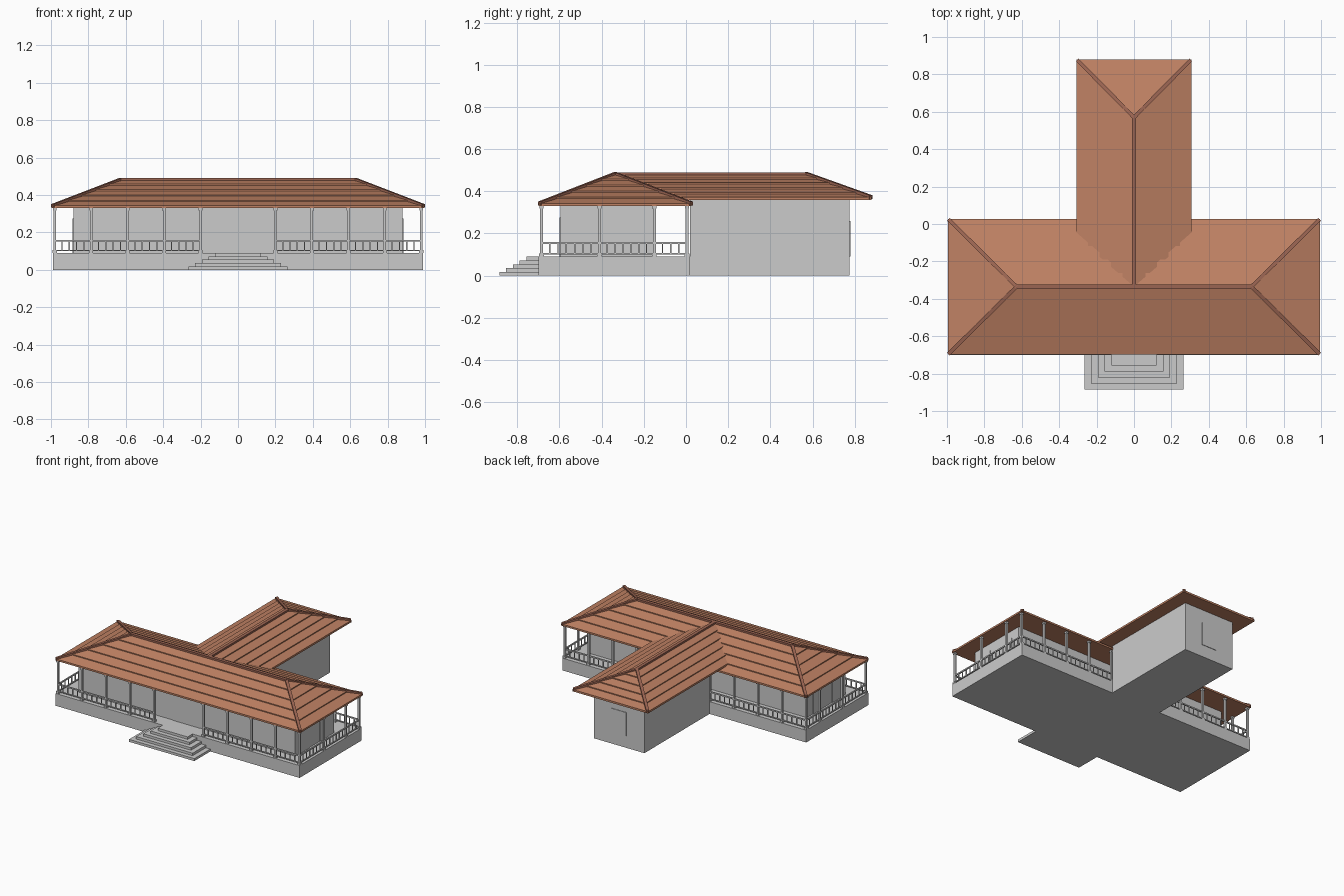
import bpy, bmesh
from mathutils import Vector

if "Cube" in bpy.data.objects:
    bpy.data.objects.remove(bpy.data.objects["Cube"])

tile = bpy.data.materials.new("roof_tile")
tile.diffuse_color = (0.52, 0.22, 0.125, 1)
tile.use_nodes = True
tile.node_tree.nodes["Principled BSDF"].inputs["Base Color"].default_value = tile.diffuse_color
soffit = bpy.data.materials.new("dark_cap")
soffit.diffuse_color = (0.33, 0.13, 0.085, 1)
soffit.use_nodes = True
soffit.node_tree.nodes["Principled BSDF"].inputs["Base Color"].default_value = soffit.diffuse_color


def finish(name, bm, mat=None):
    bmesh.ops.recalc_face_normals(bm, faces=bm.faces)
    me = bpy.data.meshes.new(name)
    bm.to_mesh(me)
    bm.free()
    ob = bpy.data.objects.new(name, me)
    bpy.context.collection.objects.link(ob)
    if mat:
        me.materials.append(mat)
    return ob


def add_box(bm, x0, x1, y0, y1, z0, z1):
    vs = bmesh.ops.create_cube(bm, size=1)["verts"]
    for v in vs:
        v.co = Vector(((x0 + x1) / 2 + v.co.x * (x1 - x0),
                       (y0 + y1) / 2 + v.co.y * (y1 - y0),
                       (z0 + z1) / 2 + v.co.z * (z1 - z0)))


def box(name, *dims):
    bm = bmesh.new()
    add_box(bm, *dims)
    return finish(name, bm)


def add_beam(bm, a, b, w, h):
    a, b = Vector(a), Vector(b)
    d = b - a
    side = d.cross(Vector((0, 0, 1))).normalized() * w / 2
    up = Vector((0, 0, h / 2))
    for_end = lambda p: [bm.verts.new(p + s * side + u * up)
                         for s, u in ((-1, -1), (1, -1), (1, 1), (-1, 1))]
    p, q = for_end(a), for_end(b)
    bm.faces.new(p)
    bm.faces.new(q)
    for i in range(4):
        j = (i + 1) % 4
        bm.faces.new((p[i], p[j], q[j], q[i]))


def hip_roof(name, hx, y0, y1, z0, zeave, zridge, run, front_hip, n=5, lip=0.007):
    # stack of lapped tile courses shrinking to the ridge
    line = lambda t: zeave - lip + (zridge - zeave + lip) * t
    rings = [(0, z0)]
    for i in range(n):
        rings += [(i / n, line(i / n) + lip), ((i + 1) / n, line((i + 1) / n))]
    bm = bmesh.new()
    loops = []
    for t, z in rings:
        d = run * t
        yf = y0 + (d if front_hip else 0)
        loops.append([bm.verts.new(c) for c in (
            (-hx + d, yf, z), (hx - d, yf, z), (hx - d, y1 - d, z), (-hx + d, y1 - d, z))])
    bm.faces.new(loops[0])
    for a, b in zip(loops, loops[1:]):
        for i in range(4):
            j = (i + 1) % 4
            bm.faces.new((a[i], a[j], b[j], b[i]))
    bmesh.ops.remove_doubles(bm, verts=bm.verts, dist=0.0005)
    bmesh.ops.dissolve_degenerate(bm, dist=0.0001, edges=bm.edges)
    return finish(name, bm, tile)


# plinth, house body and rear wing
box("plinth", -0.99, 0.99, -0.70, 0.02, 0, 0.09)
box("house_walls", -0.88, 0.88, -0.595, -0.145, 0.09, 0.332)
box("wing_walls", -0.205, 0.205, 0.02, 0.775, 0, 0.362)

# entrance steps
bm = bmesh.new()
for i in range(5):
    w = 0.265 - 0.036 * i
    add_box(bm, -w, w, -0.885 + 0.032 * i, -0.699, 0.018 * i, 0.018 * (i + 1))
finish("entrance_steps", bm)

# doors and windows
box("front_door", -0.11, 0.11, -0.599, -0.59, 0.09, 0.275)
bm = bmesh.new()
for s in (-1, 1):
    xa, xb = sorted((s * 0.87, s * 0.884))
    for y in (-0.53, -0.31):
        add_box(bm, xa, xb, y, y + 0.095, 0.09, 0.275)
finish("side_doors", bm)
box("wing_back_door", -0.06, 0.06, 0.77, 0.779, 0.09, 0.26)

# verandah posts
P = 0.98
xs = [s * (0.2 + 0.195 * i) for i in range(5) for s in (-1, 1)]
spots = [(x, y) for x in xs for y in (-0.685, 0.005)]
spots += [(s * P, y) for s in (-1, 1) for y in (-0.41, -0.15)]
bm = bmesh.new()
for x, y in spots:
    for r, za, zb in ((0.007, 0.09, 0.332), (0.011, 0.09, 0.105), (0.01, 0.318, 0.33)):
        add_box(bm, x - r, x + r, y - r, y + r, za, zb)
finish("verandah_posts", bm)


# railings: two rails and balusters between posts
def railing(bm, a, b):
    a, b = Vector((*a, 0)), Vector((*b, 0))
    for z, h in ((0.155, 0.009), (0.104, 0.006)):
        up = Vector((0, 0, z))
        add_beam(bm, a + up, b + up, 0.009, h)
    n = max(2, round((b - a).length / 0.038))
    for i in range(1, n):
        p = a.lerp(b, i / n)
        add_box(bm, p.x - .003, p.x + .003, p.y - .003, p.y + .003, 0.104, 0.155)


bm = bmesh.new()
for s in (-1, 1):
    for y in (-0.685, 0.005):
        for i in range(4):
            railing(bm, (s * (0.2 + 0.195 * i), y), (s * (0.395 + 0.195 * i), y))
    ys = (-0.685, -0.41, -0.15, 0.005)
    for ya, yb in zip(ys, ys[1:]):
        railing(bm, (s * P, ya), (s * P, yb))
finish("verandah_railings", bm)

# roofs
hip_roof("main_roof", 0.995, -0.697, 0.027, 0.33, 0.343, 0.48, 0.362, True)
hip_roof("wing_roof", 0.307, -0.33, 0.88, 0.358, 0.372, 0.48, 0.307, False)

# ridge and hip caps
bm = bmesh.new()
zr = 0.482
add_beam(bm, (-0.633, -0.335, zr), (0.633, -0.335, zr), 0.024, 0.016)
add_beam(bm, (0, -0.335, zr), (0, 0.573, zr), 0.024, 0.016)
for s in (-1, 1):
    for y in (-0.695, 0.025):
        add_beam(bm, (s * 0.992, y, 0.342), (s * 0.628, -0.335, zr), 0.02, 0.018)
    add_beam(bm, (s * 0.303, 0.877, 0.372), (0, 0.57, zr), 0.02, 0.018)
finish("roof_caps", bm, soffit)
